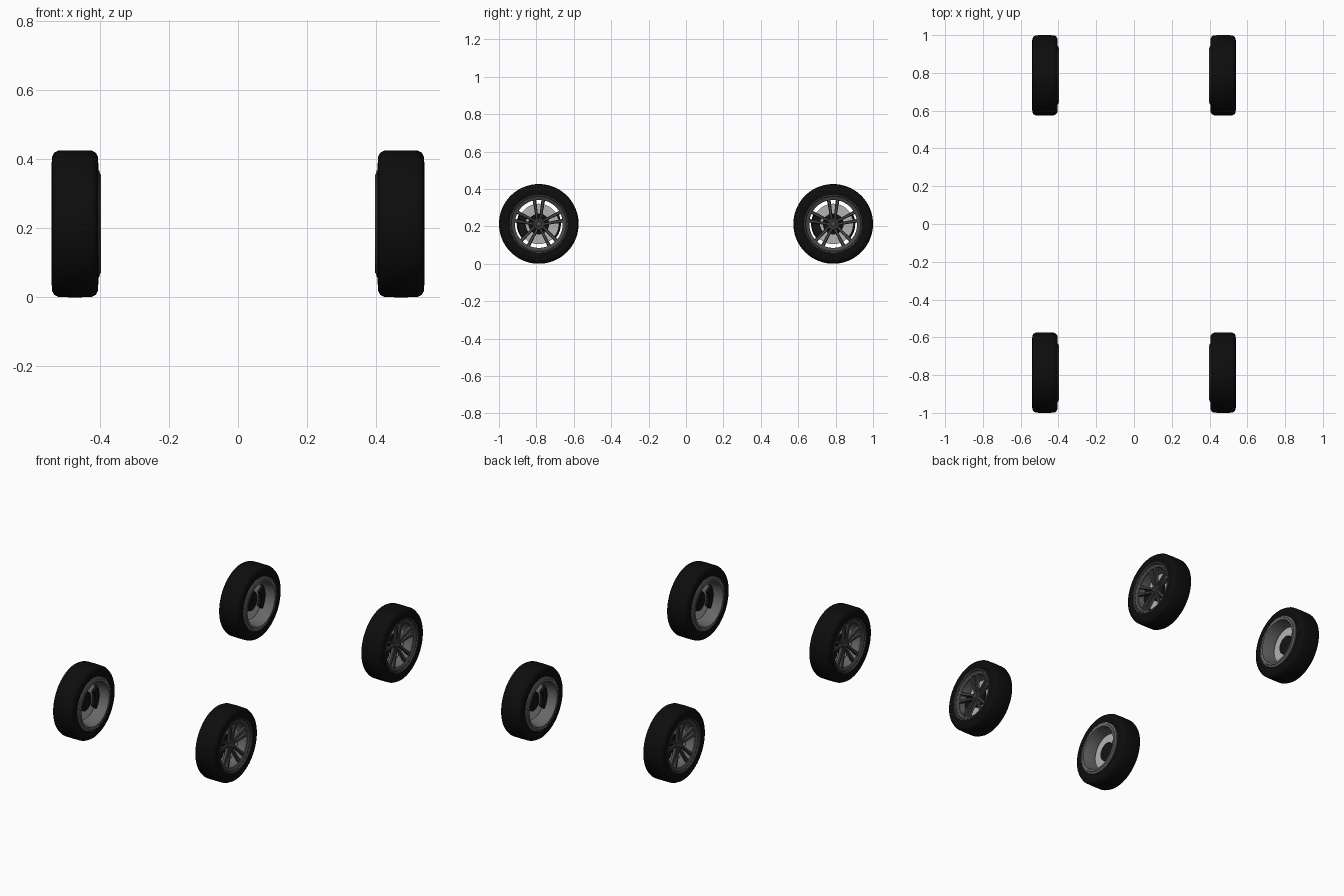
import bpy, bmesh
from math import sin, cos, pi, radians
from mathutils import Matrix, Vector

cube = bpy.data.objects.get("Cube")
if cube:
    bpy.data.objects.remove(cube, do_unlink=True)

RADIUS = 0.213
TRACK, BASE = 0.472, 0.787


def material(name, color):
    m = bpy.data.materials.new(name)
    m.use_nodes = True
    rgba = (*color, 1)
    m.diffuse_color = rgba
    m.node_tree.nodes["Principled BSDF"].inputs["Base Color"].default_value = rgba
    return m


RUBBER = material("black rubber", (0.004, 0.004, 0.004))
ALLOY = material("dark alloy", (0.065, 0.067, 0.07))
BARREL = material("grey barrel", (0.13, 0.135, 0.14))
STEEL = material("brake steel", (0.45, 0.45, 0.45))
CALIPER = material("black caliper", (0.006, 0.006, 0.006))


def mesh_from(name, bm, mat):
    bmesh.ops.recalc_face_normals(bm, faces=bm.faces)
    me = bpy.data.meshes.new(name)
    bm.to_mesh(me)
    bm.free()
    me.materials.append(mat)
    return me


def lathe(name, profile, mat, steps=64, start=0, sweep=2 * pi):
    """Spin a closed (x, radius) profile about the wheel axis."""
    bm = bmesh.new()
    full = sweep > 6.28
    rings = []
    for i in range(steps if full else steps + 1):
        a = start + sweep * i / steps
        rings.append([bm.verts.new((x, r * cos(a), r * sin(a))) for x, r in profile])
    n = len(profile)
    for i in range(steps):
        a, b = rings[i], rings[(i + 1) % len(rings)]
        for j in range(n):
            k = (j + 1) % n
            bm.faces.new((a[j], a[k], b[k], b[j]))
    if not full:
        bm.faces.new(rings[0])
        bm.faces.new(rings[-1])
    return mesh_from(name, bm, mat)


def spokes(name):
    """Five pairs of bars, spreading from the hub to the rim."""
    bm = bmesh.new()
    for k in range(5):
        turn = Matrix.Rotation(k * 2 * pi / 5, 4, 'X')
        for side in (-1, 1):
            rings = []
            # radius, sideways offset, half width, front x, depth
            for r, off, w, x, d in ((0.020, 0.009, 0.007, 0.036, 0.020),
                                    (0.070, 0.015, 0.008, 0.046, 0.018),
                                    (0.136, 0.025, 0.010, 0.056, 0.016)):
                c = off * side
                pts = ((x - d, c - w), (x - 0.004, c - w), (x, c - w * 0.6),
                       (x, c + w * 0.6), (x - 0.004, c + w), (x - d, c + w))
                rings.append([bm.verts.new(turn @ Vector((px, py, r))) for px, py in pts])
            for a, b in zip(rings, rings[1:]):
                for j in range(6):
                    bm.faces.new((a[j], a[(j + 1) % 6], b[(j + 1) % 6], b[j]))
            bm.faces.new(rings[0])
            bm.faces.new(rings[-1])
    return mesh_from(name, bm, ALLOY)


def bolts(name, count, ring, radius, x):
    bm = bmesh.new()
    for k in range(count):
        a = 2 * pi * (k + 0.5) / count + pi / 2
        place = Matrix.Translation((x, ring * cos(a), ring * sin(a)))
        bmesh.ops.create_cone(bm, cap_ends=True, segments=6, radius1=radius, radius2=radius,
                              depth=0.008, matrix=place @ Matrix.Rotation(pi / 2, 4, 'Y'))
    return mesh_from(name, bm, ALLOY)


# Tyre: rounded shoulders, slightly bulged sidewalls
tyre = [(-0.050, 0.150), (-0.064, 0.156), (-0.0675, 0.175), (-0.066, 0.195),
        (-0.060, 0.206), (-0.048, 0.212), (0, RADIUS), (0.048, 0.212),
        (0.060, 0.206), (0.066, 0.195), (0.0675, 0.175), (0.064, 0.156), (0.050, 0.150)]
# Open barrel with a thin inner flange
barrel = [(-0.070, 0.128), (-0.076, 0.130), (-0.076, 0.142), (-0.073, 0.144),
          (-0.070, 0.155), (-0.050, 0.155), (-0.040, 0.136), (0.045, 0.136),
          (0.045, 0.128)]
# Outer lip stepping in to the spokes
lip = [(0.040, 0.128), (0.052, 0.128), (0.058, 0.136), (0.060, 0.146),
       (0.067, 0.149), (0.067, 0.155), (0.060, 0.158), (0.040, 0.155)]
hub = [(0.012, 0.001), (0.012, 0.032), (0.034, 0.032), (0.039, 0.027),
       (0.037, 0.017), (0.045, 0.014), (0.046, 0.001)]
disc = [(-0.008, 0.045), (-0.008, 0.108), (0.006, 0.108), (0.006, 0.045)]
hat = [(-0.012, 0.001), (-0.012, 0.056), (0.014, 0.056), (0.016, 0.050), (0.016, 0.001)]
caliper = [(-0.024, 0.070), (-0.024, 0.112), (-0.018, 0.118), (0.014, 0.118),
           (0.020, 0.112), (0.020, 0.070)]

parts = {
    "tyre": lathe("tyre", tyre, RUBBER, 72),
    "rim_barrel": lathe("rim_barrel", barrel, BARREL),
    "rim_lip": lathe("rim_lip", lip, ALLOY),
    "hub": lathe("hub", hub, ALLOY, 40),
    "spokes": spokes("spokes"),
    "wheel_bolts": bolts("wheel_bolts", 5, 0.022, 0.004, 0.039),
    "rim_bolts": bolts("rim_bolts", 30, 0.142, 0.0025, 0.059),
    "brake_disc": lathe("brake_disc", disc, STEEL),
    "brake_hat": lathe("brake_hat", hat, CALIPER, 40),
    "brake_caliper": lathe("brake_caliper", caliper, CALIPER, 14, radians(150), radians(70)),
}

# Same wheel at each corner, turned about to face outwards
for end, y in (("front", -BASE), ("rear", BASE)):
    for side, x, turn in (("left", TRACK, 0), ("right", -TRACK, pi)):
        for part, me in parts.items():
            ob = bpy.data.objects.new(f"{end}_{side}_{part}", me)
            bpy.context.collection.objects.link(ob)
            ob.location = (x, y, RADIUS)
            ob.rotation_euler = (0, 0, turn)
            bpy.ops.object.select_all(action='DESELECT')
            ob.select_set(True)
            bpy.context.view_layer.objects.active = ob
            bpy.ops.object.shade_smooth_by_angle(angle=radians(35))
